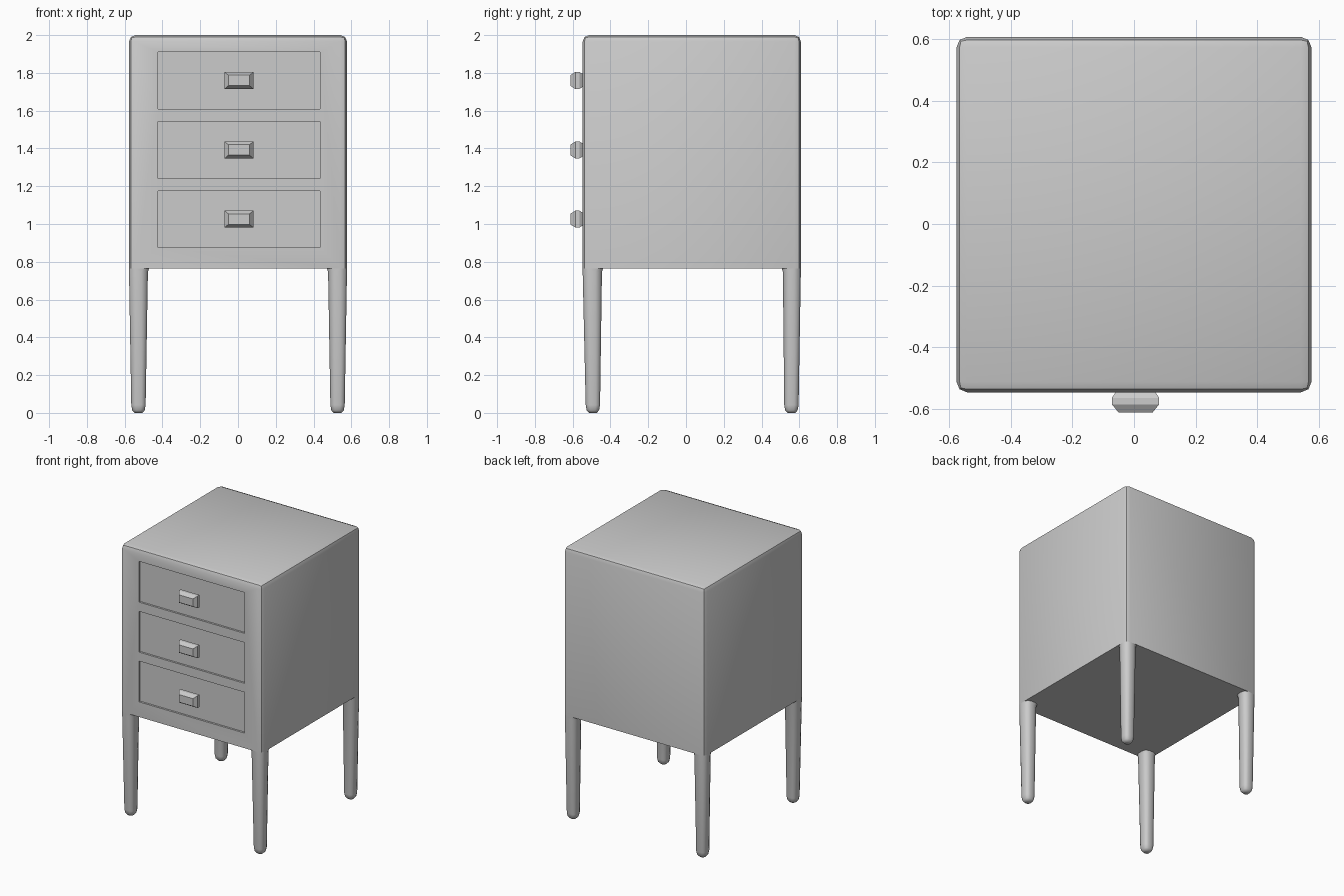
import bpy, bmesh, math
from mathutils import Vector

if "Cube" in bpy.data.objects:
    bpy.data.objects.remove(bpy.data.objects["Cube"])

X, Y0, Y1, ZB, ZT = 0.577, -0.547, 0.608, 0.765, 2.0
FLOOR = Y0 + 0.014          # depth of the drawer recesses
ROWS = (1.76, 1.392, 1.026)  # drawer centre heights


def make(name, bm):
    bmesh.ops.recalc_face_normals(bm, faces=bm.faces)
    me = bpy.data.meshes.new(name)
    bm.to_mesh(me)
    bm.free()
    ob = bpy.data.objects.new(name, me)
    bpy.context.collection.objects.link(ob)
    return ob


def box(lo, hi):
    bm = bmesh.new()
    bmesh.ops.create_cube(bm, size=1)
    for v in bm.verts:
        v.co = Vector([(a + b) / 2 + c * (b - a) for a, b, c in zip(lo, hi, v.co)])
    return bm


def loft(rings, cap_first=True, cap_last=True):
    bm = bmesh.new()
    loops = [[bm.verts.new(p) for p in r] for r in rings]
    n = len(loops[0])
    for a, b in zip(loops, loops[1:]):
        for i in range(n):
            bm.faces.new((a[i], a[(i + 1) % n], b[(i + 1) % n], b[i]))
    if cap_first:
        bm.faces.new(loops[0])
    if cap_last:
        bm.faces.new(loops[-1])
    return bm


def rounded_rect(x0, x1, y0, y1, r, z):
    pts = []
    for cx, cy, start in ((x1 - r, y1 - r, 0), (x0 + r, y1 - r, 90),
                          (x0 + r, y0 + r, 180), (x1 - r, y0 + r, 270)):
        for k in range(3):
            a = math.radians(start + 45 * k)
            pts.append((cx + r * math.cos(a), cy + r * math.sin(a), z))
    return pts


def smooth(ob, angle=50):
    bpy.ops.object.select_all(action='DESELECT')
    ob.select_set(True)
    bpy.context.view_layer.objects.active = ob
    bpy.ops.object.shade_smooth_by_angle(angle=math.radians(angle))


# Cabinet with rounded edges, sharp underside
bm = box((-X, Y0, ZB), (X, Y1, ZT))
edges = [e for e in bm.edges if max(v.co.z for v in e.verts) > ZB + 0.1]
bmesh.ops.bevel(bm, geom=edges, offset=0.034, segments=2, profile=0.5, affect='EDGES')
cabinet = make("cabinet", bm)

# Recessed drawer fronts
for i, z in enumerate(ROWS):
    cut = make(f"drawer_cutter_{i}", box((-0.423, Y0 - 0.1, z - 0.15), (0.435, FLOOR, z + 0.15)))
    cut.hide_render = True
    cut.hide_set(True)
    mod = cabinet.modifiers.new("drawer_recess", 'BOOLEAN')
    mod.object, mod.operation, mod.solver = cut, 'DIFFERENCE', 'EXACT'
smooth(cabinet, 30)

# Chamfered handles
for i, z in enumerate(ROWS):
    rings = []
    for y, w, h in ((FLOOR, 0.055, 0.026), (-0.565, 0.077, 0.045),
                    (-0.586, 0.077, 0.045), (-0.612, 0.056, 0.028)):
        rings.append([(0.005 + sx * w, y, z + sz * h)
                      for sx, sz in ((-1, -1), (1, -1), (1, 1), (-1, 1))])
    make(f"handle_{i}", loft(rings))

# Tapered legs flush with the cabinet corners
for sx, xn in ((-1, "left"), (1, "right")):
    for sy, yc, yo, w, yn in ((-1, -0.493, Y0, 0.102, "front"), (1, 0.558, Y1, 0.095, "back")):
        rings = []
        for z, h, r in ((0, 0.021, 0.015), (0.014, 0.033, 0.021), (0.042, 0.038, 0.023)):
            rings.append(rounded_rect(sx * 0.527 - h, sx * 0.527 + h, yc - h, yc + h, r, z))
        for z, e in ((0.745, 0), (ZB, 0.006)):
            xs = sorted((sx * X, sx * (X - 0.1 - e)))
            ys = sorted((yo, yo - sy * (w + e)))
            rings.append(rounded_rect(*xs, *ys, 0.034, z))
        smooth(make(f"{yn}_{xn}_leg", loft(rings, cap_last=False)))
